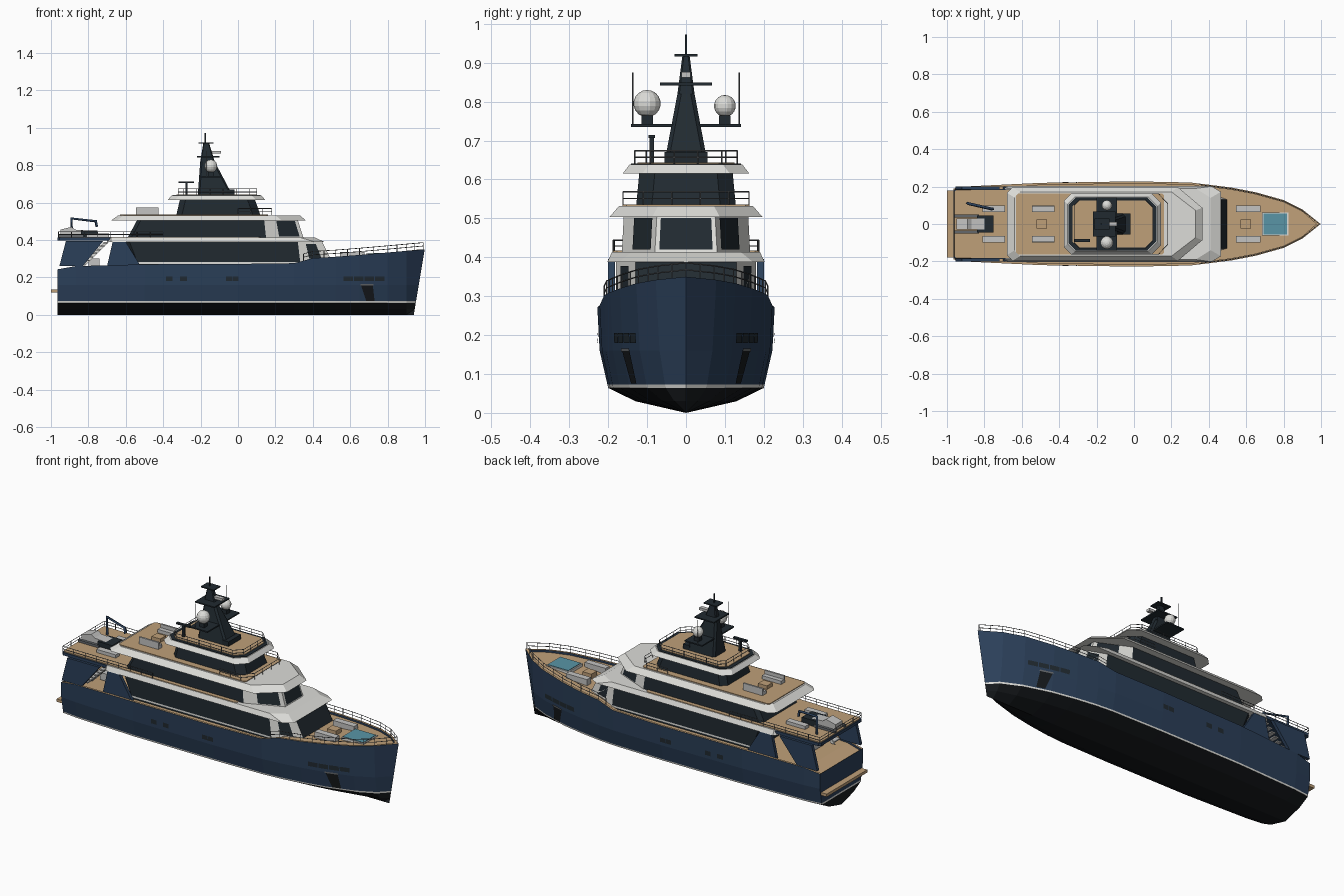
import bpy, bmesh, math
from mathutils import Vector

cube = bpy.data.objects.get("Cube")
if cube:
    bpy.data.objects.remove(cube, do_unlink=True)


def material(name, *rgb):
    m = bpy.data.materials.new(name)
    m.use_nodes = True
    m.diffuse_color = (*rgb, 1)
    m.node_tree.nodes["Principled BSDF"].inputs["Base Color"].default_value = (*rgb, 1)
    return m


NAVY = material("navy paint", .024, .05, .1)
BLACK = material("black antifouling", .008, .01, .012)
GLASS = material("dark glass", .015, .023, .03)
WHITE = material("warm white", .72, .72, .69)
TEAK = material("teak", .52, .35, .19)
STEEL = material("steel rail", .13, .14, .15)
CUSHION = material("pale grey", .55, .55, .54)
POOL = material("pool water", .1, .3, .38)


def mesh_object(name, verts, faces, mats, indices=None):
    me = bpy.data.meshes.new(name)
    me.from_pydata([tuple(v) for v in verts], [], faces)
    for m in mats:
        me.materials.append(m)
    for p, i in zip(me.polygons, indices or []):
        p.material_index = i
    bm = bmesh.new()
    bm.from_mesh(me)
    bmesh.ops.remove_doubles(bm, verts=bm.verts, dist=1e-5)
    bmesh.ops.recalc_face_normals(bm, faces=bm.faces)
    bm.to_mesh(me)
    bm.free()
    ob = bpy.data.objects.new(name, me)
    bpy.context.collection.objects.link(ob)
    return ob


def outline(aft, fore, w, ca=(.01, .01), cf=(.01, .01)):
    half = [(aft, w - ca[1]), (aft + ca[0], w), (fore - cf[0], w), (fore, w - cf[1])]
    return [(x, -y) for x, y in half] + half[::-1]


def tier(name, low, high, z0, z1, mat, sides=None, side_mat=None):
    """Chamfered deck block between two outlines; returns its side quads."""
    b = [Vector((*p, z0)) for p in outline(*low)]
    t = [Vector((*p, z1)) for p in outline(*high)]
    n = len(b)
    quads = [(i, (i + 1) % n, (i + 1) % n + n, i + n) for i in range(n)]
    idx = [int(i in (sides or ())) for i in range(n)] + [0, 0]
    mesh_object(name, b + t, quads + [tuple(range(n)), tuple(range(n, 2 * n))],
                [mat, side_mat or mat], idx)
    return [[(b + t)[k] for k in q] for q in quads]


def pane(name, quad, u0, u1, v0, v1, mat=GLASS):
    a, b, c, d = quad
    n = (b - a).cross(d - a).normalized() * .003
    at = lambda u, v: a.lerp(b, u).lerp(d.lerp(c, u), v) + n
    mesh_object(name, [at(u0, v0), at(u1, v0), at(u1, v1), at(u0, v1)], [(0, 1, 2, 3)], [mat])


def box(name, x0, x1, y0, y1, z0, z1, mat):
    v = [(x, y, z) for z in (z0, z1) for x, y in ((x0, y0), (x1, y0), (x1, y1), (x0, y1))]
    f = [(0, 1, 2, 3), (4, 5, 6, 7)] + [(i, (i + 1) % 4, (i + 1) % 4 + 4, i + 4) for i in range(4)]
    mesh_object(name, v, f, [mat])


def pair(name, x0, x1, y0, y1, z0, z1, mat):
    for side, s in (("left", 1), ("right", -1)):
        box(side + "_" + name, x0, x1, s * y0, s * y1, z0, z1, mat)


def side_plate(name, profile, y0, y1, mat):
    n = len(profile)
    v = [(x, y, z) for y in (y0, y1) for x, z in profile]
    f = [tuple(range(n)), tuple(range(n, 2 * n))]
    mesh_object(name, v, f + [(i, (i + 1) % n, (i + 1) % n + n, i + n) for i in range(n)], [mat])


def tubes(name, lines, radius, mat):
    cu = bpy.data.curves.new(name, "CURVE")
    cu.dimensions, cu.bevel_depth, cu.bevel_resolution = "3D", radius, 0
    cu.use_fill_caps = True
    for line in lines:
        sp = cu.splines.new("POLY")
        sp.points.add(len(line) - 1)
        for p, co in zip(sp.points, line):
            p.co = (*co, 1)
    cu.materials.append(mat)
    bpy.context.collection.objects.link(bpy.data.objects.new(name, cu))


def rail(name, path, height, spacing=.07):
    path = [Vector(p) for p in path]
    up = Vector((0, 0, height))
    lines = [[p + up * k for p in path] for k in (1, .5)]
    for a, b in zip(path, path[1:]):
        n = max(1, round((b - a).length / spacing))
        lines += [[a.lerp(b, i / n), a.lerp(b, i / n) + up] for i in range(n + 1)]
    tubes(name, lines, .0018, STEEL)


# Hull stations: x, half widths at sheer, topside, chine, bilge, then sheer height
STATIONS = [(-.965, .19, .19, .172, .11, .243), (-.87, .202, .2, .183, .12, .26),
            (-.5, .22, .216, .198, .13, .27), (0, .228, .222, .2, .13, .272),
            (.3, .222, .216, .195, .125, .276), (.4, .21, .206, .187, .12, .303),
            (.52, .195, .188, .17, .108, .31), (.65, .17, .163, .145, .09, .32),
            (.8, .128, .119, .1, .06, .333), (.9, .078, .068, .052, .03, .342)]


def section(s):
    x, top, mid, chine, bilge, sheer = s
    deck = sheer - .012
    return [(x, y, z) for y, z in ((0, 0), (bilge, .03), (chine, .064), (chine + .002, .073), (mid, .16),
                                   (top, sheer), (top - .012, sheer), (top - .012, deck), (0, deck))]


rows = [section(s) for s in STATIONS]
stem = [(.94 + .058 * z / .35, 0, z) for _, _, z in section((0,) * 5 + (.35,))]
rows.append(stem[:6] + [(.975, 0, z) for _, _, z in stem[6:]])
ROW_MATS = [1, 1, 2, 0, 0, 3, 0, 3]
verts = [p for r in rows for p in r]
faces, idx, n = [], [], len(stem)
for i in range(len(rows) - 1):
    for j in range(n - 1):
        faces.append((i * n + j, i * n + j + 1, i * n + n + j + 1, i * n + n + j))
        idx.append(ROW_MATS[j])
for j in range(5):  # transom bands
    k = len(verts)
    verts += [(rows[0][j][0], 0, rows[0][j][2]), (rows[0][j + 1][0], 0, rows[0][j + 1][2])]
    faces.append((j, j + 1, k + 1, k) if j else (j, j + 1, k + 1))
    idx.append(ROW_MATS[j])
hull = mesh_object("hull", verts, faces, [NAVY, BLACK, WHITE, TEAK], idx)
hull.modifiers.new("mirror", "MIRROR").use_axis = (False, True, False)


def hull_width(x, z):
    a, b = next(p for p in zip(STATIONS, STATIONS[1:]) if p[1][0] >= x)
    f = (x - a[0]) / (b[0] - a[0])
    s = section([p + (q - p) * f for p, q in zip(a, b)])[:6]
    p, q = next(r for r in zip(s, s[1:]) if r[1][2] >= z)
    return p[1] + (q[1] - p[1]) * (z - p[2]) / (q[2] - p[2])


def hull_patch(name, corners, mat, out=.004):
    for s in (-1, 1):
        mesh_object(name, [(x, s * (hull_width(x, z) + out), z) for x, z in corners], [(0, 1, 2, 3)], [mat])


# Portholes, bow windows and anchor pockets
for x, w in [(-.385, .036), (-.31, .036), (-.065, .033), (-.03, .033)] + [(.565 + .056 * i, .051) for i in range(4)]:
    hull_patch("hull_window", [(x, .18), (x + w, .18), (x + w, .205), (x, .205)], GLASS)
hull_patch("anchor_pocket", [(.685, .075), (.73, .075), (.72, .165), (.655, .165)], BLACK)
hull_patch("anchor_trim", [(.655, .158), (.725, .158), (.725, .166), (.655, .166)], STEEL, .006)
box("swim_platform", -1, -.96, -.18, .18, .12, .136, TEAK)

# Main deck house
quads = tier("main_house", (-.55, .515, .18, (.02, .02), (.18, .05)),
             (-.6, .45, .18, (.02, .02), (.13, .05)), .262, .39, WHITE, (0, 1, 3, 5, 6, 7), GLASS)
for q in (quads[2], quads[4]):
    pane("house_corner_window", q, .3, .7, .3, .9)
for q in (quads[1], quads[5]):
    pane("house_base_trim", q, 0, 1, .08, .15, WHITE)
for s in (-1, 1):
    y0, y1 = s * .182, s * .2
    side_plate("stern_wing", [(-.955, .26), (-.83, .26), (-.72, .395), (-.92, .395)], y0, y1, NAVY)
    side_plate("house_wing", [(-.7, .26), (-.52, .26), (-.6, .39), (-.67, .39)], y0, y1, NAVY)
    for i in range(7):  # aft stairs
        box("stair_step", -.84 + i * .02, -.815 + i * .02, s * .12, s * .17, .268 + i * .019, .275 + i * .019, CUSHION)
    side_plate("stair_stringer", [(-.845, .26), (-.82, .26), (-.69, .39), (-.715, .39)], s * .115, s * .12, WHITE)
box("aft_sofa", -.8, -.74, -.08, .08, .26, .3, CUSHION)

# Upper deck
tier("upper_deck_slab", (-.7, .465, .202, (.02, .02), (.05, .03)),
     (-.7, .41, .19, (.02, .02), (.08, .05)), .388, .414, WHITE)
tier("upper_aft_deck", (-.965, -.66, .188), (-.965, -.66, .188), .396, .412, NAVY)
tier("upper_aft_teak", (-.96, -.56, .182), (-.96, -.56, .182), .41, .417, TEAK)
tier("upper_side_teak", (-.6, .12, .187), (-.6, .12, .187), .41, .417, TEAK)
quads = tier("bridge_house", (-.59, .35, .165, (.02, .02), (.2, .085)),
             (-.54, .32, .16, (.02, .02), (.18, .085)), .412, .505, WHITE, (0, 1, 5, 6, 7), GLASS)
pane("bridge_front_window", quads[3], .07, .93, .08, .95)
pane("bridge_right_window", quads[2], .35, .9, .08, .95)
pane("bridge_left_window", quads[4], .1, .65, .08, .95)

# Sun deck
tier("sun_deck_slab", (-.68, .365, .197, (.03, .03), (.13, .11)),
     (-.64, .33, .172, (.03, .03), (.13, .1)), .503, .532, WHITE)
tier("sun_deck_teak", (-.63, .16, .163), (-.63, .16, .163), .53, .536, TEAK)
tier("sky_house", (-.33, .12, .128, (.03, .03), (.04, .04)),
     (-.31, .09, .12, (.03, .03), (.04, .04)), .532, .618, GLASS)
tier("sky_roof", (-.375, .145, .163, (.04, .04), (.05, .05)),
     (-.355, .125, .145, (.04, .04), (.05, .05)), .615, .638, WHITE)
tier("roof_dark_rim", (-.35, .12, .142, (.04, .04), (.05, .05)),
     (-.35, .12, .142, (.04, .04), (.05, .05)), .637, .641, GLASS)
tier("roof_teak", (-.33, .1, .125, (.03, .03), (.04, .04)),
     (-.33, .1, .125, (.03, .03), (.04, .04)), .64, .644, TEAK)

# Mast with platform, radars, domes and aerials
tier("mast_base", (-.215, -.03, .056), (-.202, -.125, .022), .64, .82, GLASS)
tier("mast_top", (-.202, -.125, .022, (.005, .005), (.005, .005)),
     (-.185, -.155, .009, (.004, .004), (.004, .004)), .82, .92, GLASS)
box("mast_spike", -.178, -.172, -.003, .003, .91, .973, GLASS)
box("mast_platform", -.2, -.09, -.142, .142, .735, .742, GLASS)
box("radar_bar", -.22, -.1, -.067, .067, .842, .849, GLASS)
box("upper_spreader", -.21, -.13, -.03, .03, .916, .922, GLASS)
box("radar_head", -.15, -.09, -.011, .011, .862, .876, CUSHION)
box("roof_console", -.06, -.02, -.055, .055, .64, .67, GLASS)
for y, z, r in ((-.1, .795, .035), (.1, .789, .028)):
    box("dome_foot", -.16, -.13, y - .015, y + .015, .74, .764, GLASS)
    bpy.ops.mesh.primitive_uv_sphere_add(segments=14, ring_count=9, radius=r, location=(-.145, y, z))
    bpy.context.object.name = "satellite_dome"
    bpy.context.object.data.materials.append(WHITE)
tubes("whip_aerials", [[(-.17, s * .137, .74), (-.17, s * .137, .875)] for s in (-1, 1)], .0015, STEEL)
box("searchlight_post", -.282, -.27, -.094, -.082, .64, .71, GLASS)
box("searchlight_bar", -.318, -.235, -.096, -.08, .706, .714, GLASS)

# Deck furniture
pair("foredeck_bench", .545, .675, .065, .1, .3, .335, CUSHION)
box("foredeck_table", .57, .625, -.025, .025, .3, .33, TEAK)
box("pool_rim", .685, .825, -.062, .062, .3, .327, WHITE)
box("pool_water", .692, .818, -.056, .056, .3, .33, POOL)
pair("sun_deck_bench", -.545, -.425, .065, .1, .535, .555, CUSHION)
pair("sun_deck_backrest", -.545, -.425, .09, .1, .555, .575, CUSHION)
box("sun_deck_table", -.52, -.465, -.025, .025, .535, .556, TEAK)
pair("aft_lounger", -.81, -.69, .065, .1, .416, .435, CUSHION)
box("tender_cover", -.84, -.75, -.045, .045, .416, .45, GLASS)
side_plate("tender", [(-.95, .425), (-.83, .42), (-.8, .45), (-.87, .455), (-.89, .47), (-.95, .455)], -.03, .03, CUSHION)
pair("tender_cradle", -.96, -.83, .035, .05, .416, .43, STEEL)
tubes("crane", [[(-.89, .11, .415), (-.89, .11, .515), (-.76, .08, .5), (-.755, .08, .47)]], .008, NAVY)

# Railings
bow = [(s[0], s[1] - .006, s[5]) for s in STATIONS[5:]] + [(.99, 0, .35)]
rail("bow_rail", [(.35, .21, .29)] + bow + [(x, -y, z) for x, y, z in bow[-2::-1]] + [(.35, -.21, .29)], .036)
rail("upper_deck_rail", [(-.4, -.187, .414), (-.96, -.184, .414), (-.96, .184, .414), (-.4, .187, .414)], .03)
rail("sun_deck_rail", [(0, .162, .534), (.13, .162, .534), (.18, .11, .534), (.18, -.11, .534),
                       (.13, -.162, .534), (0, -.162, .534)], .034)
rail("roof_rail", [(*p, .64) for p in outline(-.32, .1, .132, (.03, .03), (.04, .04))] + [(-.32, -.102, .64)], .034)
